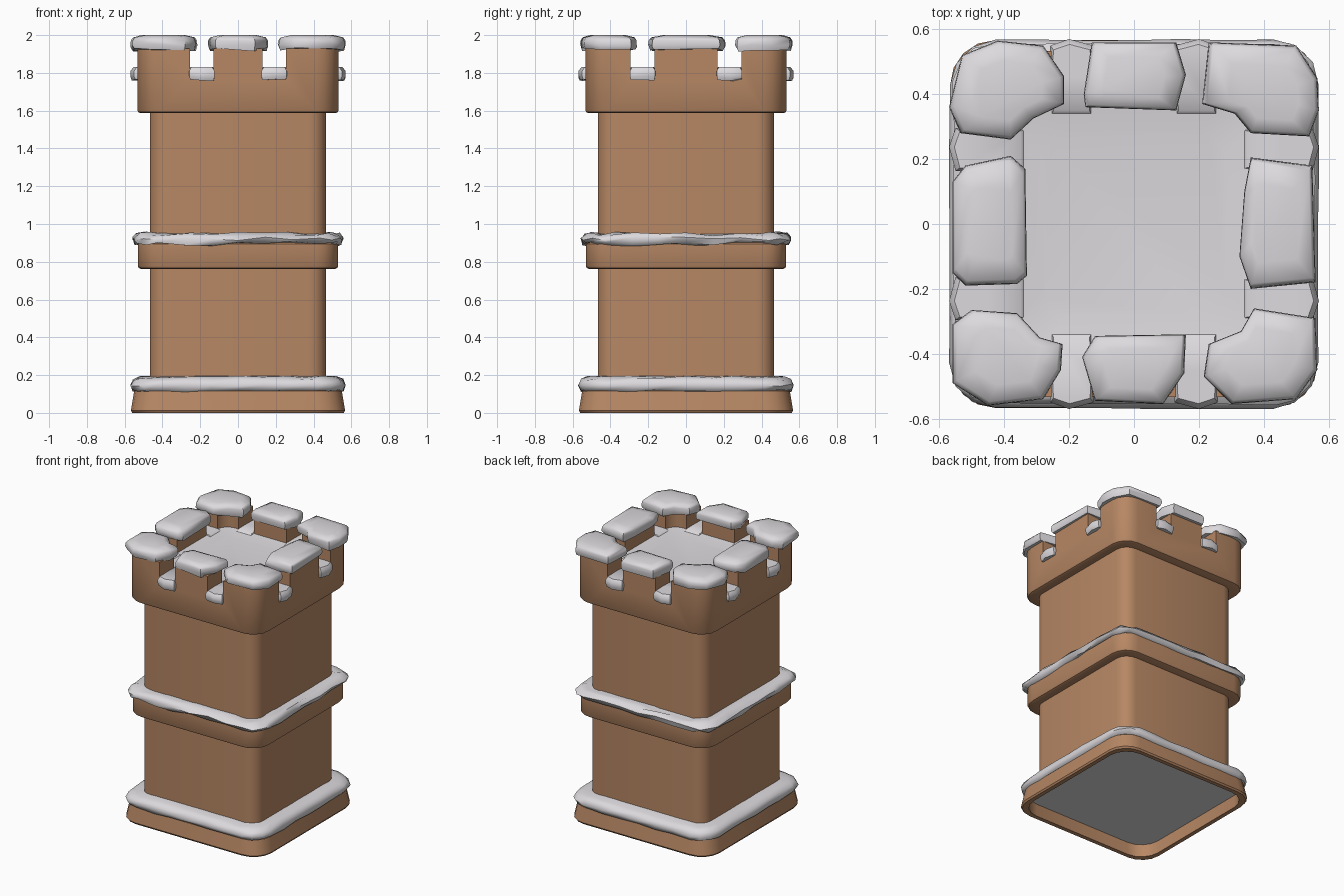
import bpy, bmesh, math, random

if "Cube" in bpy.data.objects:
    bpy.data.objects.remove(bpy.data.objects["Cube"])

random.seed(4)


def material(name, rgb):
    m = bpy.data.materials.new(name)
    m.diffuse_color = (*rgb, 1)
    m.use_nodes = True
    m.node_tree.nodes["Principled BSDF"].inputs["Base Color"].default_value = m.diffuse_color
    return m


BRICK = material("warm brown", (0.475, 0.245, 0.128))
SNOW = material("snow", (0.72, 0.70, 0.72))


def rounded_square(half, radius, segs=4, side=1):
    """Outline of a rounded square, with each straight side split in `side` parts."""
    pts, c = [], half - radius
    for q in range(4):
        a0 = q * math.pi / 2
        cx, cy = [(c, c), (-c, c), (-c, -c), (c, -c)][q]
        arc = [(cx + radius * math.cos(a0 + math.pi / 2 * i / segs),
                cy + radius * math.sin(a0 + math.pi / 2 * i / segs)) for i in range(segs + 1)]
        pts += arc
        nx, ny = [(-c, c + radius), (-c - radius, -c), (c, -c - radius), (c + radius, c)][q]
        lx, ly = arc[-1]
        pts += [(lx + (nx - lx) * i / side, ly + (ny - ly) * i / side) for i in range(1, side)]
    return pts


def loft(name, loops, mat, closed=False, angle=35):
    """Skin stacked loops of 3D points; closed joins last to first, else ends are filled."""
    bm = bmesh.new()
    rows = [[bm.verts.new(p) for p in lp] for lp in loops]
    n = len(rows[0])
    for k in range(len(rows) if closed else len(rows) - 1):
        a, b = rows[k], rows[(k + 1) % len(rows)]
        for i in range(n):
            j = (i + 1) % n
            bm.faces.new((a[i], a[j], b[j], b[i]))
    if not closed:
        bm.faces.new(rows[0][::-1])
        bm.faces.new(rows[-1])
    bmesh.ops.recalc_face_normals(bm, faces=bm.faces)
    me = bpy.data.meshes.new(name)
    bm.to_mesh(me)
    bm.free()
    ob = bpy.data.objects.new(name, me)
    bpy.context.collection.objects.link(ob)
    me.materials.append(mat)
    smooth(ob, angle)
    return ob


def smooth(ob, angle):
    bpy.ops.object.select_all(action='DESELECT')
    ob.select_set(True)
    bpy.context.view_layer.objects.active = ob
    bpy.ops.object.shade_smooth_by_angle(angle=math.radians(angle))


def block(name, profile, radius, mat=BRICK, closed=False):
    """Rounded square body from (half width, z) profile points."""
    return loft(name, [[(x, y, z) for x, y in rounded_square(h, radius)] for h, z in profile],
                mat, closed)


def snow_ring(name, profile, radius, wobble):
    """Uneven snow lying on a ledge."""
    loops = []
    for k, (h, z) in enumerate(profile):
        w = wobble if 0 < k < len(profile) - 1 else 0
        loops.append([(x * (1 + random.uniform(-w, w) * .5), y * (1 + random.uniform(-w, w) * .5),
                       z + random.uniform(-w, w) * .6)
                      for x, y in rounded_square(h, radius, 3, 6)])
    loft(name, loops, SNOW, closed=True, angle=60)


def snow_cap(name, outline, rows, sag=0.0):
    """Pillow of snow: outline scaled about its centre at each (scale, z) row."""
    cx = sum(p[0] for p in outline) / len(outline)
    cy = sum(p[1] for p in outline) / len(outline)
    loops = []
    for k, (s, z) in enumerate(rows):
        loops.append([(cx + (x - cx) * s, cy + (y - cy) * s,
                       z + (random.uniform(-sag, sag) if k < 2 else 0)) for x, y in outline])
    loft(name, loops, SNOW, angle=50)


# Shaft
block("shaft", [(0.467, 0.1), (0.467, 1.62)], 0.09)

# Hollow plinth with the snow layer's underside showing inside, and middle band
block("plinth", [(0.53, 0.12), (0.53, 0.0), (0.56, 0.0), (0.567, 0.012),
                 (0.55, 0.115), (0.54, 0.125)], 0.14, closed=True)
block("snow_underside", [(0.535, 0.09), (0.535, 0.115)], 0.14, SNOW)
block("middle_band", [(0.45, 0.762), (0.515, 0.762), (0.525, 0.767), (0.53, 0.777), (0.53, 0.895),
                      (0.52, 0.905), (0.45, 0.905)], 0.12, closed=True)

# Crown with its roof well and eight notches cut out
crown = block("crown", [(0.45, 1.587), (0.518, 1.587), (0.528, 1.592), (0.533, 1.602),
                        (0.533, 1.93)], 0.12)
cutters = [block("well_cutter", [(0.37, 1.77), (0.37, 2.2)], 0.09)]
for s in (-1, 1):
    for cx, a, cy, b in ((s * 0.192, 0.062, 0, 0.8), (0, 0.8, s * 0.23, 0.063)):
        rect = [(cx - a, cy - b), (cx + a, cy - b), (cx + a, cy + b), (cx - a, cy + b)]
        cutters.append(loft("notch_cutter", [[(x, y, z) for x, y in rect] for z in (1.765, 2.2)], BRICK))
for c in cutters:
    m = crown.modifiers.new("cut", 'BOOLEAN')
    m.operation, m.solver, m.object = 'DIFFERENCE', 'EXACT', c
    bpy.context.view_layer.objects.active = crown
    bpy.ops.object.modifier_apply(modifier=m.name)
    bpy.data.objects.remove(c)
smooth(crown, 35)

# Snow on the ledges
snow_ring("plinth_snow", [(0.455, 0.11), (0.53, 0.11), (0.558, 0.118), (0.568, 0.145), (0.555, 0.175),
                          (0.52, 0.19), (0.455, 0.195)], 0.14, 0.01)
snow_ring("band_snow", [(0.455, 0.89), (0.52, 0.892), (0.545, 0.898), (0.555, 0.922), (0.535, 0.945),
                        (0.50, 0.95), (0.455, 0.95)], 0.12, 0.02)

# Snow on the roof floor, drifted up against the walls, and in the notches
block("roof_snow", [(0.39, 1.765), (0.39, 1.828), (0.28, 1.812)], 0.08, SNOW)
for q in range(4):
    for s in (-1, 1):
        pts = [(.127, .33), (.258, .33), (.262, .45), (.258, .55), (.20, .57), (.125, .55), (.122, .45)]
        shift = 0.038 if q % 2 else 0
        pts = [(s * (x + shift), y) for x, y in pts]
        for _ in range(q):
            pts = [(-y, x) for x, y in pts]
        snow_cap("notch_snow", pts, [(0.93, 1.762), (1.0, 1.78), (1.0, 1.81), (0.85, 1.83)], 0.008)

# Snow caps on the merlons
CAPS = {
    "back_left": [(-.57, .36), (-.535, .28), (-.38, .26), (-.31, .325), (-.215, .37), (-.215, .455),
                  (-.28, .55), (-.42, .565), (-.53, .52)],
    "back": [(-.15, .36), (.13, .35), (.16, .46), (.13, .56), (-.13, .56), (-.155, .4)],
    "back_right": [(.21, .37), (.31, .34), (.36, .28), (.54, .27), (.57, .35), (.565, .45),
                   (.5, .55), (.23, .56)],
    "left": [(-.56, .13), (-.52, .18), (-.38, .21), (-.335, .17), (-.33, -.16), (-.36, -.185),
             (-.52, -.19), (-.56, -.15)],
    "right": [(.36, .205), (.55, .18), (.56, -.18), (.36, -.2), (.325, -.1), (.34, .1)],
    "front_left": [(-.56, -.31), (-.5, -.265), (-.36, -.275), (-.29, -.35), (-.22, -.37),
                   (-.225, -.45), (-.28, -.54), (-.45, -.56), (-.56, -.49)],
    "front": [(-.12, -.345), (.16, -.34), (.155, -.46), (.09, -.555), (-.12, -.545), (-.16, -.41)],
    "front_right": [(.23, -.37), (.33, -.33), (.37, -.26), (.56, -.29), (.565, -.45), (.5, -.54),
                    (.3, -.555), (.215, -.47)],
}
for name, outline in CAPS.items():
    snow_cap(name + "_merlon_snow", outline,
             [(0.95, 1.922), (1.0, 1.945), (0.985, 1.972), (0.92, 1.988), (0.6, 2.0)], 0.01)
